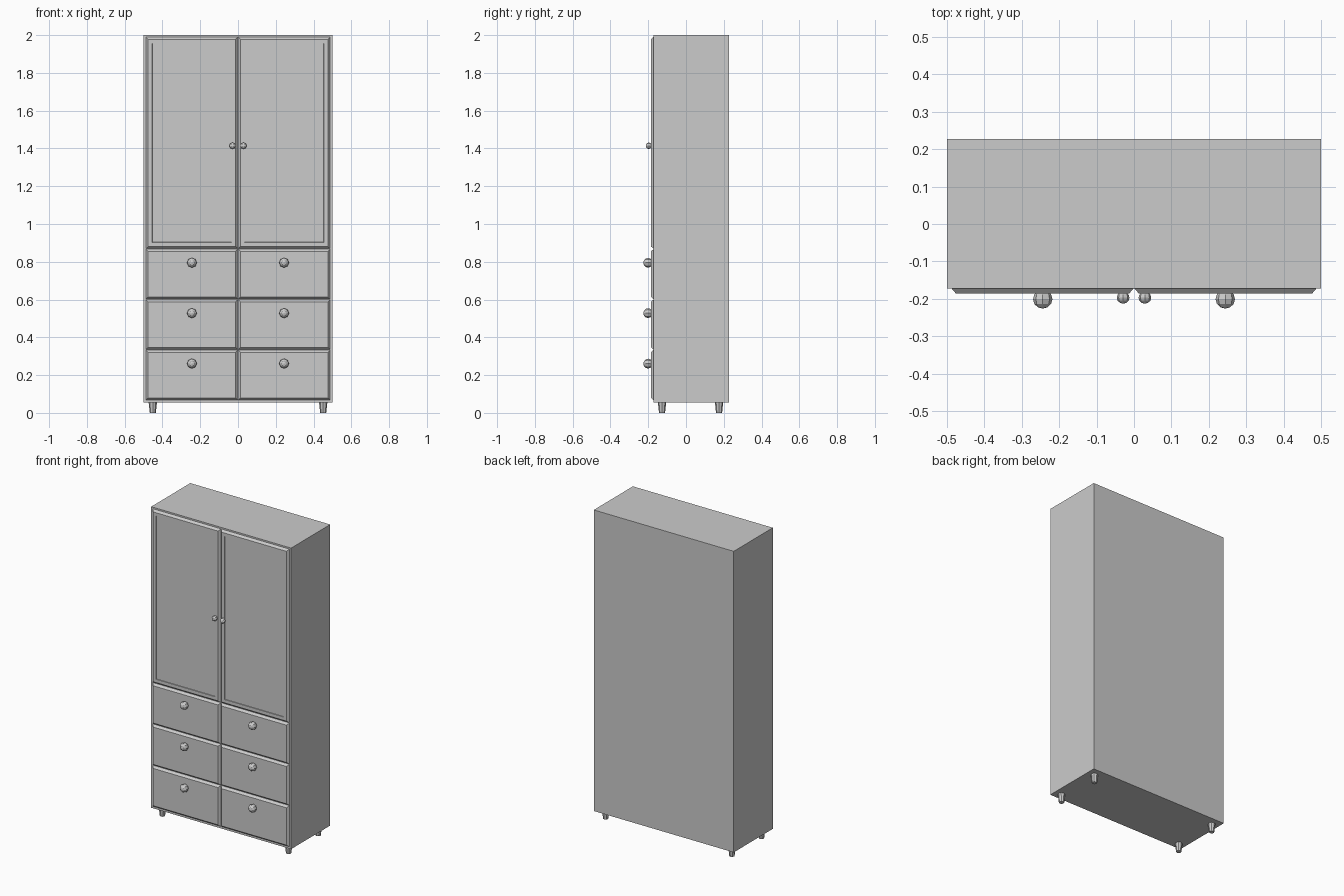
import bpy, bmesh
from math import radians
from mathutils import Matrix, Vector

cube = bpy.data.objects.get("Cube")
if cube:
    bpy.data.objects.remove(cube, do_unlink=True)

GREY = (0.6, 0.6, 0.6, 1)
paint = bpy.data.materials.new("grey_paint")
paint.use_nodes = True
paint.diffuse_color = GREY
paint.node_tree.nodes["Principled BSDF"].inputs["Base Color"].default_value = GREY

FRONT, BACK, BOTTOM, TOP = -0.172, 0.227, 0.055, 2.0
PANEL_FRONT = FRONT - 0.014
BEVEL = 0.012


def finish(name, bm):
    bmesh.ops.recalc_face_normals(bm, faces=bm.faces)
    mesh = bpy.data.meshes.new(name)
    bm.to_mesh(mesh)
    bm.free()
    mesh.materials.append(paint)
    obj = bpy.data.objects.new(name, mesh)
    bpy.context.collection.objects.link(obj)
    return obj


def box(bm, x0, x1, y0, y1, z0, z1):
    size = Vector((x1 - x0, y1 - y0, z1 - z0))
    middle = Vector((x0 + x1, y0 + y1, z0 + z1)) / 2
    matrix = Matrix.Translation(middle) @ Matrix.Diagonal(size.to_4d())
    return bmesh.ops.create_cube(bm, size=1, matrix=matrix)["verts"]


def panel(name, x0, x1, z0, z1, recessed=False):
    """Slab whose front is narrowed by a chamfer all round."""
    bm = bmesh.new()
    verts = box(bm, x0, x1, PANEL_FRONT, FRONT, z0, z1)
    for v in verts:
        if v.co.y < FRONT - 0.001:
            v.co.x += BEVEL if v.co.x < (x0 + x1) / 2 else -BEVEL
            v.co.z += BEVEL if v.co.z < (z0 + z1) / 2 else -BEVEL
    if recessed:
        face = min(bm.faces, key=lambda f: f.calc_center_median().y)
        bmesh.ops.inset_individual(bm, faces=[face], thickness=0.03)
        bmesh.ops.inset_individual(bm, faces=[face], thickness=0.002)
        for v in face.verts:
            v.co.y += 0.003
    finish(name, bm)


def knob(name, x, z, radius, depth, y):
    """Faceted ball with its pole facing forward."""
    bm = bmesh.new()
    matrix = (Matrix.Translation((x, y, z)) @ Matrix.Rotation(radians(90), 4, "X")
              @ Matrix.Diagonal((radius, radius, depth, 1)))
    bmesh.ops.create_uvsphere(bm, u_segments=8, v_segments=6, radius=1, matrix=matrix)
    finish(name, bm)


# Cabinet body
bm = bmesh.new()
box(bm, -0.5, 0.5, FRONT, BACK, BOTTOM, TOP)
finish("cabinet_body", bm)

# Doors, drawers and their knobs, on both sides
ROW = 0.267
DRAWER_BASE = 0.067
for side, sign in (("left", 1), ("right", -1)):
    x0, x1 = sorted((sign * 0.001, sign * 0.488))
    door_base = DRAWER_BASE + 3 * ROW
    panel(f"{side}_door", x0, x1, door_base + 0.001, 1.99, recessed=True)
    knob(f"{side}_door_knob", sign * 0.029, 1.414, 0.017, 0.016, -0.197)
    for i in range(3):
        z = DRAWER_BASE + i * ROW
        panel(f"{side}_drawer_{i + 1}", x0, x1, z + 0.001, z + ROW - 0.001)
        knob(f"{side}_drawer_knob_{i + 1}", sign * 0.244, z + 0.194, 0.026, 0.025, -0.201)

    # Tapered legs
    for end, y in (("front", -0.127), ("back", 0.175)):
        bm = bmesh.new()
        bmesh.ops.create_cone(bm, cap_ends=True, segments=8, radius1=0.016, radius2=0.022,
                              depth=BOTTOM, matrix=Matrix.Translation((sign * 0.451, y, BOTTOM / 2)))
        finish(f"{side}_{end}_leg", bm)
